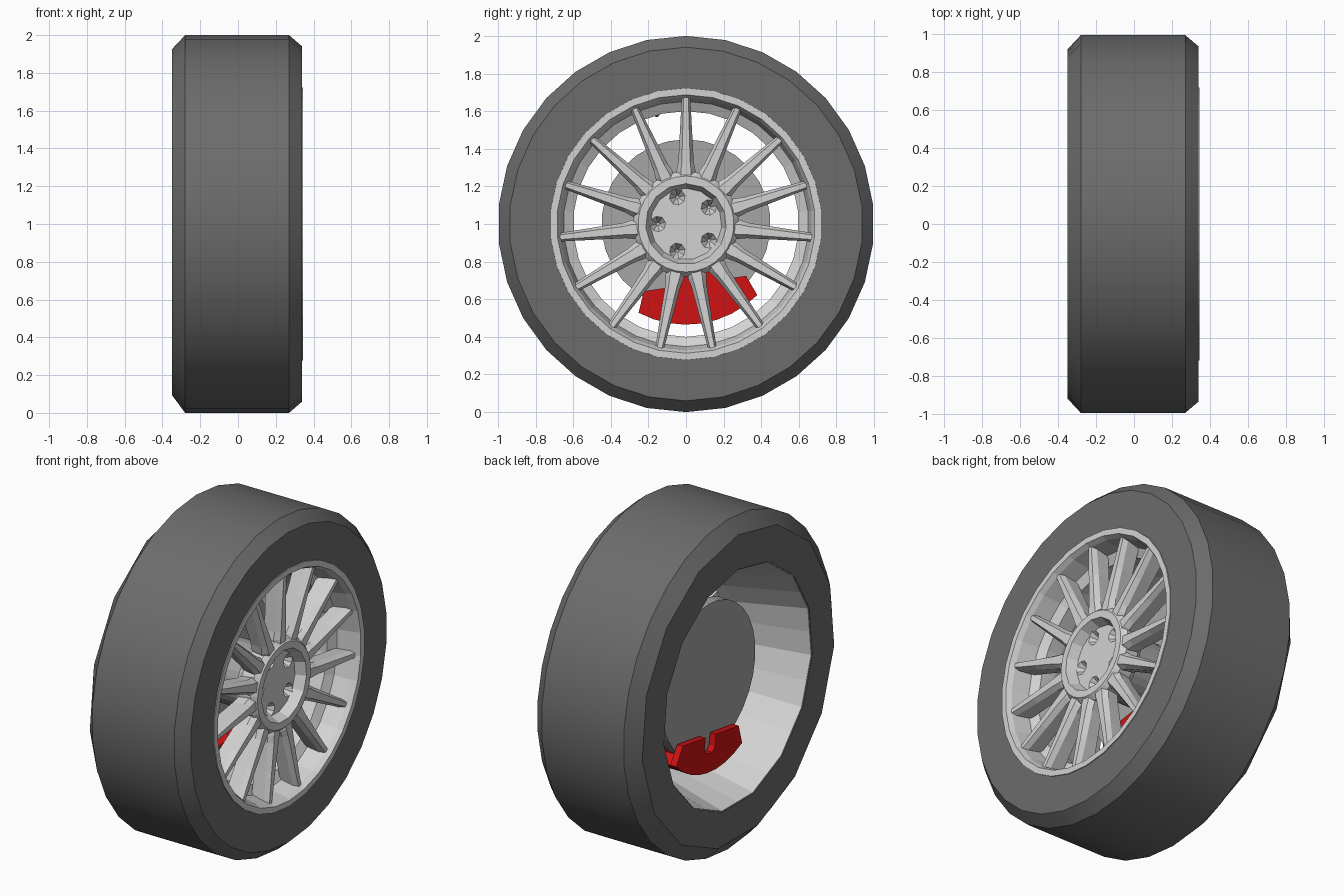
import bpy, bmesh, math

if "Cube" in bpy.data.objects:
    bpy.data.objects.remove(bpy.data.objects["Cube"])

N = 30                      # sides of every turned part
STEP = 2 * math.pi / N


def material(name, rgb):
    m = bpy.data.materials.new(name)
    m.diffuse_color = (*rgb, 1)
    m.use_nodes = True
    m.node_tree.nodes["Principled BSDF"].inputs["Base Color"].default_value = m.diffuse_color
    return m


RUBBER = material("dark_grey_rubber", (0.15, 0.15, 0.15))
SILVER = material("silver_alloy", (0.65, 0.65, 0.65))
STEEL = material("grey_steel", (0.38, 0.38, 0.38))
RED = material("red_paint", (0.63, 0.006, 0.006))


def finish(bm, name, mat, smooth=None):
    bmesh.ops.recalc_face_normals(bm, faces=bm.faces)
    me = bpy.data.meshes.new(name)
    bm.to_mesh(me)
    bm.free()
    me.materials.append(mat)
    ob = bpy.data.objects.new(name, me)
    bpy.context.collection.objects.link(ob)
    if smooth:
        me.polygons.foreach_set("use_smooth", [True] * len(me.polygons))
        me.set_sharp_from_angle(angle=math.radians(smooth))
    return ob


def bridge(bm, rings, closed):
    """Join equal rings of vertices; cap the ends if not closed."""
    n = len(rings[0])
    pairs = list(zip(rings, rings[1:]))
    if closed:
        pairs.append((rings[-1], rings[0]))
    for a, b in pairs:
        for i in range(n):
            j = (i + 1) % n
            bm.faces.new((a[i], a[j], b[j], b[i]))
    if not closed:
        bm.faces.new(rings[0])
        bm.faces.new(rings[-1])


def turned(name, mat, profile, closed=True, smooth=None):
    """Turn (x, radius, coarse) points about the axle; coarse rings have half the sides."""
    bm = bmesh.new()
    rings = []
    for x, r, coarse in profile:
        ring = []
        for i in range(N):
            rr = r * math.cos(STEP) if coarse and i % 2 else r
            a = i * STEP
            ring.append(bm.verts.new((x, rr * math.sin(a), 1 + rr * math.cos(a))))
        rings.append(ring)
    bridge(bm, rings, closed)
    return finish(bm, name, mat, smooth)


# tyre: fine front, coarser back
turned("tyre", RUBBER, [
    (0.34, 0.71, 0), (0.34, 0.94, 0), (0.27, 1.0, 0), (-0.28, 1.0, 0),
    (-0.35, 0.925, 1), (-0.35, 0.715, 1)], smooth=30)

# rim barrel with front lip and inner step
turned("rim", SILVER, [
    (0.345, 0.722, 0), (0.345, 0.687, 0), (0.315, 0.672, 0), (0.21, 0.652, 0),
    (0.18, 0.60, 0), (0.09, 0.60, 0), (-0.345, 0.71, 1), (-0.345, 0.73, 1),
    (0.0, 0.74, 0)])

# spokes: one tapered beam repeated fifteen times
bm = bmesh.new()
sections = [(0.22, 0.092, 0.300, 0.20), (0.285, 0.100, 0.303, 0.20),
            (0.33, 0.082, 0.305, 0.20), (0.50, 0.064, 0.310, 0.20),
            (0.69, 0.044, 0.318, 0.20)]
for k in range(15):
    a = k * math.tau / 15
    c, s = math.cos(a), math.sin(a)
    rings = []
    for r, w, xf, xb in sections:
        cross = [(xb, -.4), (xf - .03, -.5), (xf, -.27), (xf, .27), (xf - .03, .5), (xb, .4)]
        rings.append([bm.verts.new((x, r * s + w * t * c, 1 + r * c - w * t * s))
                      for x, t in cross])
    bridge(bm, rings, False)
finish(bm, "spokes", SILVER)

# hub with a dished centre
hub = turned("hub", SILVER, [
    (0.16, 0.25, 0), (0.20, 0.28, 0), (0.28, 0.28, 0), (0.31, 0.255, 0),
    (0.31, 0.215, 1), (0.25, 0.19, 1)], closed=False)

# five conical bolt holes cut into the dish
bm = bmesh.new()
for k in range(5):
    a = math.pi + k * math.tau / 5
    y, z = 0.15 * math.cos(a), 1 + 0.15 * math.sin(a)
    rings = []
    for x, r in ((0.20, 0.008), (0.25, 0.042), (0.29, 0.042)):
        rings.append([bm.verts.new((x, y + r * math.cos(i * math.tau / 8 + 0.2),
                                    z + r * math.sin(i * math.tau / 8 + 0.2)))
                      for i in range(8)])
    bridge(bm, rings, False)
cutter = finish(bm, "bolt_hole_cutter", SILVER)
cutter.hide_render = True
mod = hub.modifiers.new("bolt_holes", 'BOOLEAN')
mod.operation = 'DIFFERENCE'
mod.solver = 'EXACT'
mod.object = cutter
bpy.context.view_layer.objects.active = hub
bpy.ops.object.modifier_apply(modifier=mod.name)
bpy.data.objects.remove(cutter)

# brake disc and its carrier
turned("brake_disc", STEEL, [(-0.15, 0.45, 0), (-0.08, 0.45, 0)], closed=False)
turned("hub_carrier", STEEL, [(-0.09, 0.19, 0), (0.17, 0.19, 0)], closed=False)

# caliper: plates drawn in (sideways, outward) coordinates, tilted about the axle
TILT = math.radians(8.5)


def plate(name, outline, x0, x1):
    bm = bmesh.new()
    c, s = math.cos(TILT), math.sin(TILT)
    rings = [[bm.verts.new((x, t * c + d * s, 1 + t * s - d * c)) for t, d in outline]
             for x in (x0, x1)]
    bridge(bm, rings, False)
    return finish(bm, name, RED)


def arc(r, a0, a1, n=8):
    angles = [math.radians(a0 + (a1 - a0) * i / n) for i in range(n + 1)]
    return [(r * math.sin(a), r * math.cos(a)) for a in angles]


outer = arc(0.535, -36.6, 36.6)
plate("caliper_front", outer + [
    (.275, .32), (.15, .32), (.13, .27), (-.13, .27), (-.15, .32), (-.275, .32)], -0.06, 0.03)
plate("caliper_back", outer + [
    (.27, .32), (.05, .32), (.05, .39), (.03, .42), (-.03, .42), (-.05, .39),
    (-.05, .32), (-.27, .32)], -0.20, -0.16)
plate("caliper_bridge", arc(0.533, -36, 36) + arc(0.465, 36, -36), -0.17, -0.05)

# valve stem inside the barrel
bm = bmesh.new()
rings = []
for x, r, rad in ((-0.14, 0.012, 0.600), (-0.08, 0.014, 0.610), (-0.07, 0.024, 0.615),
                  (0.0, 0.028, 0.635)):
    a = math.radians(-15)
    y, z = rad * math.sin(a), 1 + rad * math.cos(a)
    rings.append([bm.verts.new((x, y + r * math.cos(i * math.tau / 8),
                                z + r * math.sin(i * math.tau / 8))) for i in range(8)])
bridge(bm, rings, False)
finish(bm, "valve_stem", STEEL)
